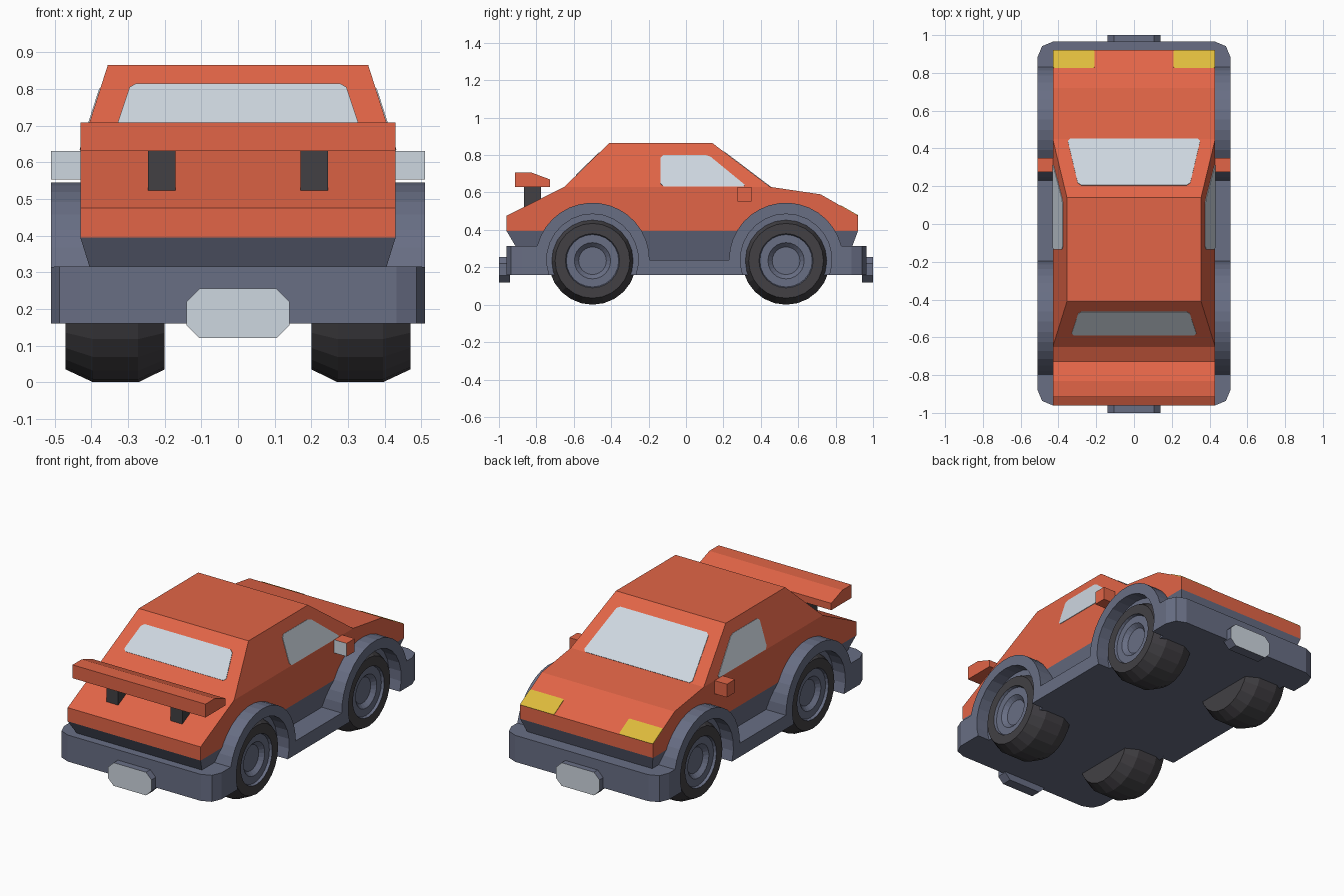
import bpy, bmesh, math
from mathutils import Vector

if "Cube" in bpy.data.objects:
    bpy.data.objects.remove(bpy.data.objects["Cube"])


def material(name, r, g, b):
    m = bpy.data.materials.new(name)
    lin = [((c / 255 + 0.055) / 1.055) ** 2.4 for c in (r, g, b)]
    m.diffuse_color = (*lin, 1)
    m.use_nodes = True
    m.node_tree.nodes["Principled BSDF"].inputs["Base Color"].default_value = m.diffuse_color
    return m


ORANGE = material("orange paint", 226, 101, 71)
GREY = material("blue grey trim", 104, 110, 132)
DARK = material("dark rubber", 66, 64, 68)
GLASS = material("pale glass", 206, 215, 224)
YELLOW = material("yellow lamp", 222, 187, 60)


def finish(name, bm, mats):
    bmesh.ops.recalc_face_normals(bm, faces=bm.faces)
    me = bpy.data.meshes.new(name)
    bm.to_mesh(me)
    bm.free()
    for m in mats:
        me.materials.append(m)
    ob = bpy.data.objects.new(name, me)
    bpy.context.collection.objects.link(ob)
    return ob


def loft(name, loop_a, loop_b, mats, bevel=None):
    """Solid between two matching loops; a second material goes on the loop_b cap."""
    bm = bmesh.new()
    a = [bm.verts.new(p) for p in loop_a]
    b = [bm.verts.new(p) for p in loop_b]
    bm.faces.new(a)
    bm.faces.new(b).material_index = len(mats) - 1
    n = len(a)
    for i in range(n):
        j = (i + 1) % n
        bm.faces.new((a[i], a[j], b[j], b[i]))
    if bevel:
        bmesh.ops.recalc_face_normals(bm, faces=bm.faces)
        edges = [e for e in bm.edges if all(abs(v.co.x) > 0.5 and abs(v.co.y) > 0.95 for v in e.verts)]
        bmesh.ops.bevel(bm, geom=edges, offset=bevel, segments=2, profile=0.5, affect='EDGES')
    return finish(name, bm, mats)


def prism_x(name, pts, x0, x1, mats, bevel=None):
    return loft(name, [(x0, y, z) for y, z in pts], [(x1, y, z) for y, z in pts], mats, bevel)


def prism_y(name, pts, y0, y1, mats):
    return loft(name, [(x, y0, z) for x, z in pts], [(x, y1, z) for x, z in pts], mats)


def rect(x0, x1, y0, y1, z):
    return [(x0, y0, z), (x1, y0, z), (x1, y1, z), (x0, y1, z)]


def panel(name, pts, mat, clip=0.015):
    """Thin plate with clipped corners lying on a sloped surface."""
    pts = [Vector(p) for p in pts]
    out = []
    for i, p in enumerate(pts):
        for q in (pts[i - 1], pts[(i + 1) % len(pts)]):
            out.append(p + (q - p).normalized() * clip)
    n = (pts[1] - pts[0]).cross(pts[2] - pts[0]).normalized() * 0.003
    loft(name, [p - n for p in out], [p + n for p in out], [mat])


def arc(cy, r, start, end, n=16):
    return [(cy + r * math.cos(t), 0.24 + r * math.sin(t))
            for t in (math.radians(start + (end - start) * i / n) for i in range(n + 1))]


WHEEL_Y = (-0.5, 0.535)
SIDES = ((1, "right"), (-1, "left"))

# Painted lower body and cabin
prism_x("body", [(-0.96, 0.395), (-0.96, 0.475), (-0.65, 0.63), (0.45, 0.63), (0.72, 0.59),
                 (0.92, 0.475), (0.92, 0.395)], -0.43, 0.43, [ORANGE])
loft("cabin", rect(-0.43, 0.43, -0.65, 0.45, 0.63), rect(-0.355, 0.355, -0.41, 0.14, 0.865), [ORANGE])

# Tapered skirt under the paintwork
loft("skirt", rect(-0.43, 0.43, -0.96, 0.92, 0.395), rect(-0.38, 0.38, -0.865, 0.86, 0.235), [GREY])

# Chassis core, then flanks with wheel arches and rounded bumper corners
top = [(-0.96, 0.16), (-0.96, 0.315)] + arc(WHEEL_Y[0], 0.305, 165.8, 0)
top += arc(WHEEL_Y[1], 0.305, 180, 14.2) + [(0.965, 0.315), (0.965, 0.16)]
cut = arc(WHEEL_Y[1], 0.245, -19.06, 199.06) + arc(WHEEL_Y[0], 0.245, -19.06, 199.06)
prism_x("chassis", top, -0.432, 0.432, [GREY])
for s, side in SIDES:
    prism_x(side + "_flank", top + cut, s * 0.42, s * 0.51, [GREY], bevel=0.08)

# Number plates with pale outer faces
octagon = [(-0.14, 0.155), (-0.105, 0.12), (0.105, 0.12), (0.14, 0.155),
           (0.14, 0.22), (0.105, 0.255), (-0.105, 0.255), (-0.14, 0.22)]
prism_y("front_plate", octagon, -0.94, -1.0, [GREY, GLASS])
prism_y("rear_plate", octagon, 0.94, 1.0, [GREY, GLASS])

# Spoiler wing
prism_x("spoiler", [(-0.915, 0.63), (-0.915, 0.708), (-0.83, 0.708), (-0.728, 0.67), (-0.728, 0.63)],
        -0.43, 0.43, [ORANGE])


# Windows on the two sloped screens
def screen(name, y_low, x_low, y_high, x_high, height):
    panel(name, [(-x_low, y_low, height(y_low)), (x_low, y_low, height(y_low)),
                 (x_high, y_high, height(y_high)), (-x_high, y_high, height(y_high))], GLASS)


screen("back_screen", 0.45, 0.353, 0.205, 0.295, lambda y: 0.865 - (y - 0.14) * 0.235 / 0.31)
screen("front_screen", -0.588, 0.333, -0.463, 0.292, lambda y: 0.865 + (y + 0.41) * 0.235 / 0.24)


# Wheel: lathe around the x axis
def wheel(name, s, cy, n=24):
    rings = [(0.2, 0.2), (0.272, 0.235), (0.395, 0.235), (0.47, 0.2), (0.47, 0.145),
             (0.455, 0.14), (0.455, 0.097), (0.43, 0.072)]
    bm = bmesh.new()
    loops = [[bm.verts.new((s * x, cy + r * math.sin(2 * math.pi * i / n),
                            0.235 + r * math.cos(2 * math.pi * i / n))) for i in range(n)]
             for x, r in rings]
    bm.faces.new(loops[0])
    bm.faces.new(loops[-1]).material_index = 1
    for k in range(len(loops) - 1):
        a, b = loops[k], loops[k + 1]
        for i in range(n):
            j = (i + 1) % n
            bm.faces.new((a[i], a[j], b[j], b[i])).material_index = int(k >= 4)
    finish(name, bm, [DARK, GREY])


# Parts repeated on both sides
for s, side in SIDES:
    for cy, end in zip(WHEEL_Y, ("front", "rear")):
        wheel(f"{end}_{side}_wheel", s, cy)

    prism_x(side + "_spoiler_leg", [(-0.865, 0.49), (-0.865, 0.64), (-0.775, 0.64), (-0.775, 0.49)],
            s * 0.17, s * 0.245, [DARK])

    prism_y(side + "_mirror", [(s * 0.42, 0.553), (s * 0.51, 0.553), (s * 0.51, 0.63), (s * 0.42, 0.63)],
            0.35, 0.275, [ORANGE, GLASS])

    window = [(-0.135, 0.632), (-0.135, 0.80), (0.12, 0.80), (0.325, 0.632)]
    panel(side + "_window", [(s * (0.43 - 0.075 * (z - 0.63) / 0.235), y, z) for y, z in window], GLASS)

    lamp = [(0.21, 0.825), (0.43, 0.825), (0.43, 0.92), (0.21, 0.92)]
    panel(side + "_lamp", [(s * x, y, 0.475 + (0.92 - y) * 0.575) for x, y in lamp], YELLOW, 0.006)
